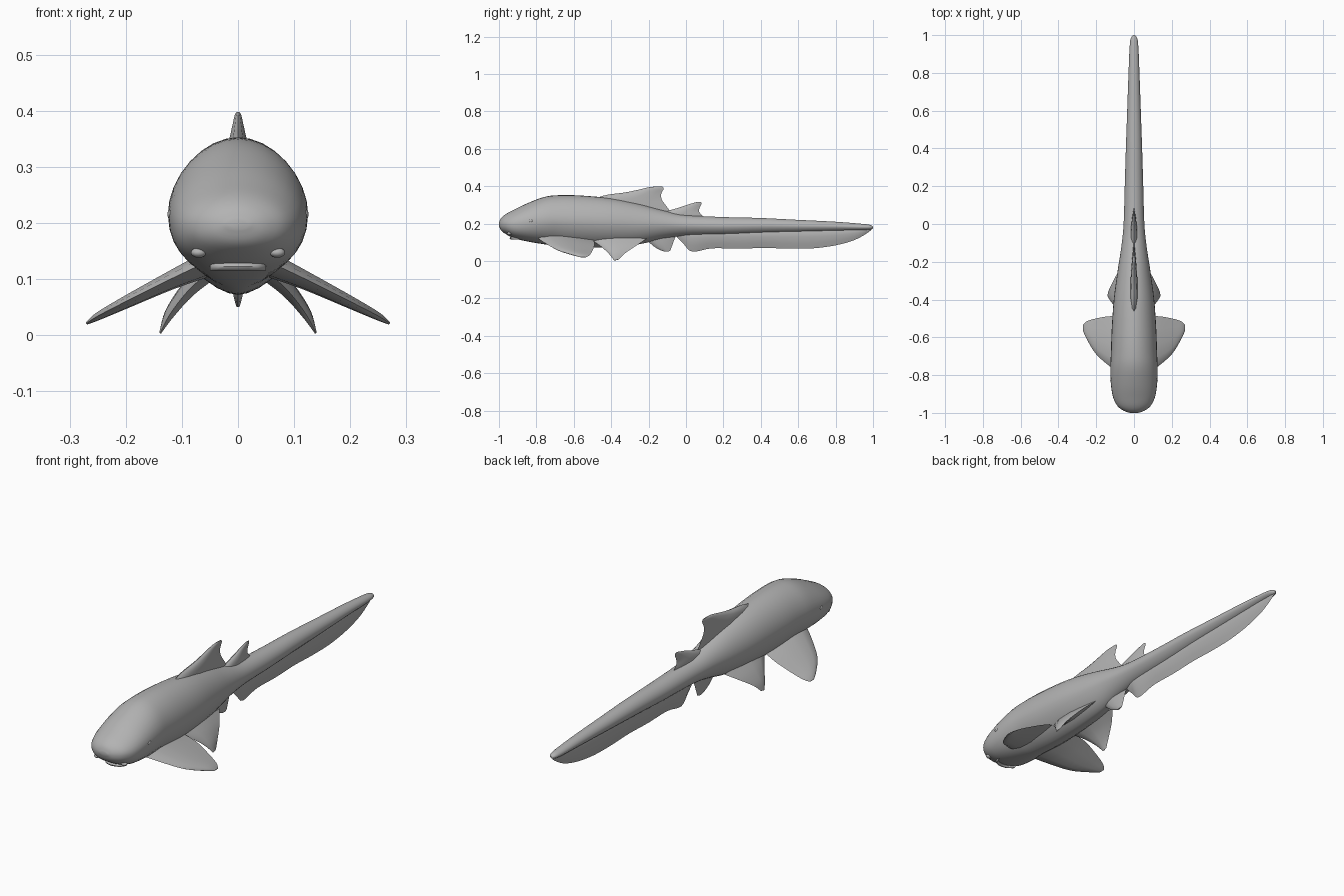
import bpy
import bmesh
from math import cos, sin, pi
from mathutils import Vector

cube = bpy.data.objects.get("Cube")
if cube:
    bpy.data.objects.remove(cube, do_unlink=True)

grey = bpy.data.materials.new("skin grey")
grey.use_nodes = True
SKIN = (0.45, 0.45, 0.45, 1)
grey.diffuse_color = SKIN
shader = next(n for n in grey.node_tree.nodes if n.type == 'BSDF_PRINCIPLED')
shader.inputs["Base Color"].default_value = SKIN


def spline(rows, steps):
    """Smoothly interpolate between rows of numbers."""
    result = []
    last = len(rows) - 1
    for i in range(last):
        a, b = rows[max(i - 1, 0)], rows[i]
        c, d = rows[i + 1], rows[min(i + 2, last)]
        for k in range(steps):
            t = k / steps
            result.append([
                q + t / 2 * (r - p + t * (2 * p - 5 * q + 4 * r - s + t * (3 * (q - r) + s - p)))
                for p, q, r, s in zip(a, b, c, d)])
    result.append(list(rows[last]))
    return result


def finish(obj):
    obj.data.materials.append(grey)
    bpy.ops.object.select_all(action='DESELECT')
    obj.select_set(True)
    bpy.context.view_layer.objects.active = obj
    bpy.ops.object.shade_smooth_by_angle(angle=pi / 4)
    return obj


def loft(name, rings):
    """Skin a list of closed rings and cap both ends."""
    bm = bmesh.new()
    loops = [[bm.verts.new(p) for p in ring] for ring in rings]
    count = len(loops[0])
    for lower, upper in zip(loops, loops[1:]):
        for i in range(count):
            j = (i + 1) % count
            bm.faces.new((lower[i], lower[j], upper[j], upper[i]))
    bm.faces.new(loops[0])
    bm.faces.new(loops[-1])
    bmesh.ops.recalc_face_normals(bm, faces=bm.faces)
    mesh = bpy.data.meshes.new(name)
    bm.to_mesh(mesh)
    bm.free()
    obj = bpy.data.objects.new(name, mesh)
    bpy.context.collection.objects.link(obj)
    return finish(obj)


def power(value, exponent):
    return abs(value) ** exponent * (1 if value >= 0 else -1)


def body_ring(y, top, bottom, half_width, sides=32):
    """Rounded section: slightly pointed back, flatter belly under the head."""
    middle, half = (top + bottom) / 2, (top - bottom) / 2
    head = min(max((-0.7 - y) / 0.2, 0), 1)
    ring = []
    for i in range(sides):
        angle = 2 * pi * i / sides
        c, s = cos(angle), sin(angle)
        e = 2 / (1.9 if s >= 0 else 1.7 + 0.6 * head)
        ring.append((half_width * power(c, e), y, middle + half * power(s, e)))
    return ring


# Aerofoil section: position along the chord and share of the thickness
SECTION = [(0, 0), (.05, .5), (.2, .95), (.45, 1), (.75, .55), (1, 0)]


def fin(name, rows, normal):
    """Each row: leading point, trailing point, half thickness."""
    normal = Vector(normal).normalized()
    rings = []
    for row in spline(rows, 4):
        lead, trail, thick = Vector(row[:3]), Vector(row[3:6]), row[6]
        upper = [lead.lerp(trail, t) + normal * thick * h for t, h in SECTION]
        lower = [lead.lerp(trail, t) - normal * thick * h for t, h in SECTION[-2:0:-1]]
        rings.append(upper + lower)
    return loft(name, rings)


def middle_fin(name, rows):
    """Upright fin on the centre line from (y, z, y, z, thickness) rows."""
    return fin(name, [(0, a, b, 0, c, d, t) for a, b, c, d, t in rows], (1, 0, 0))


def paired_fin(name, rows, normal):
    for side, sign in (("left", 1), ("right", -1)):
        mirrored = [(sign * r[0], r[1], r[2], sign * r[3], r[4], r[5], r[6]) for r in rows]
        fin(side + "_" + name, mirrored, (sign * normal[0], normal[1], normal[2]))


# Body and long tail: y, top, bottom, half width
body_rows = [
    (-1, .205, .19, .02), (-.99, .228, .165, .052), (-.965, .25, .145, .086),
    (-.92, .274, .122, .11), (-.85, .308, .105, .122), (-.76, .342, .09, .125),
    (-.68, .352, .08, .122), (-.56, .35, .072, .118), (-.4, .335, .075, .107),
    (-.25, .305, .09, .087), (-.12, .27, .12, .067), (0, .246, .135, .055),
    (.2, .235, .14, .049), (.4, .23, .148, .043), (.6, .22, .154, .036),
    (.8, .21, .16, .029), (.94, .199, .164, .023), (.985, .193, .168, .016),
    (1, .183, .175, .004)]
loft("body", [body_ring(*row) for row in spline(body_rows, 4)])

# Dorsal fins
middle_fin("first_dorsal_fin", [
    (-.54, .31, -.08, .26, .021), (-.44, .35, -.11, .3, .018),
    (-.33, .366, -.13, .33, .014), (-.26, .38, -.132, .36, .01),
    (-.2, .394, -.12, .385, .006), (-.165, .398, -.125, .398, .002)])
middle_fin("second_dorsal_fin", [
    (-.15, .25, .1, .225, .017), (-.09, .27, .085, .245, .015),
    (-.03, .288, .07, .265, .011), (.01, .302, .073, .285, .007),
    (.045, .312, .083, .306, .004), (.06, .316, .08, .316, .002)])

# Underside fins on the centre line
middle_fin("anal_fin", [
    (-.22, .12, -.04, .16, .015), (-.18, .085, -.06, .12, .012),
    (-.15, .064, -.073, .085, .008), (-.115, .05, -.085, .053, .003)])
middle_fin("tail_lobe", [
    (-.06, .17, -.05, .13, .005), (-.01, .18, -.01, .088, .014),
    (.03, .18, .035, .05, .018), (.14, .18, .14, .068, .019),
    (.28, .18, .28, .066, .018), (.42, .18, .42, .07, .018),
    (.55, .18, .55, .066, .017), (.68, .18, .68, .068, .016),
    (.8, .18, .8, .084, .014), (.9, .18, .9, .112, .011),
    (.97, .18, .97, .15, .007), (.995, .182, .995, .172, .002)])

# Paired fins
paired_fin("pectoral_fin", [
    (.05, -.81, .133, .05, -.5, .12, .022), (.12, -.76, .1, .12, -.488, .093, .016),
    (.2, -.69, .06, .2, -.5, .056, .011), (.25, -.61, .034, .25, -.515, .032, .007),
    (.27, -.565, .021, .27, -.535, .02, .002)], (.46, 0, .89))
paired_fin("pelvic_fin", [
    (.05, -.51, .115, .05, -.21, .12, .02), (.09, -.455, .078, .09, -.265, .083, .014),
    (.122, -.41, .036, .122, -.325, .042, .009),
    (.139, -.385, .003, .137, -.36, .008, .002)], (.8, 0, .55))


# Small raised eyes and nostrils
def bump(name, place, size):
    bpy.ops.mesh.primitive_uv_sphere_add(segments=12, ring_count=8, radius=1, location=place)
    obj = bpy.context.object
    obj.name = name
    obj.scale = size
    finish(obj)


for side, sign in (("left", 1), ("right", -1)):
    bump(side + "_eye", (sign * .121, -.83, .215), (.005, .011, .008))
    bump(side + "_nostril", (sign * .07, -.945, .147), (.014, .012, .009))

# Curved lip under the snout
lip_path = [(.05 * cos(pi * k / 8), -.9 - .035 * sin(pi * k / 8), .122) for k in range(9)]
loft("lower_lip", [
    [(x, y + .008 * cos(a * pi / 4), z + .007 * sin(a * pi / 4)) for a in range(8)]
    for x, y, z in lip_path])
